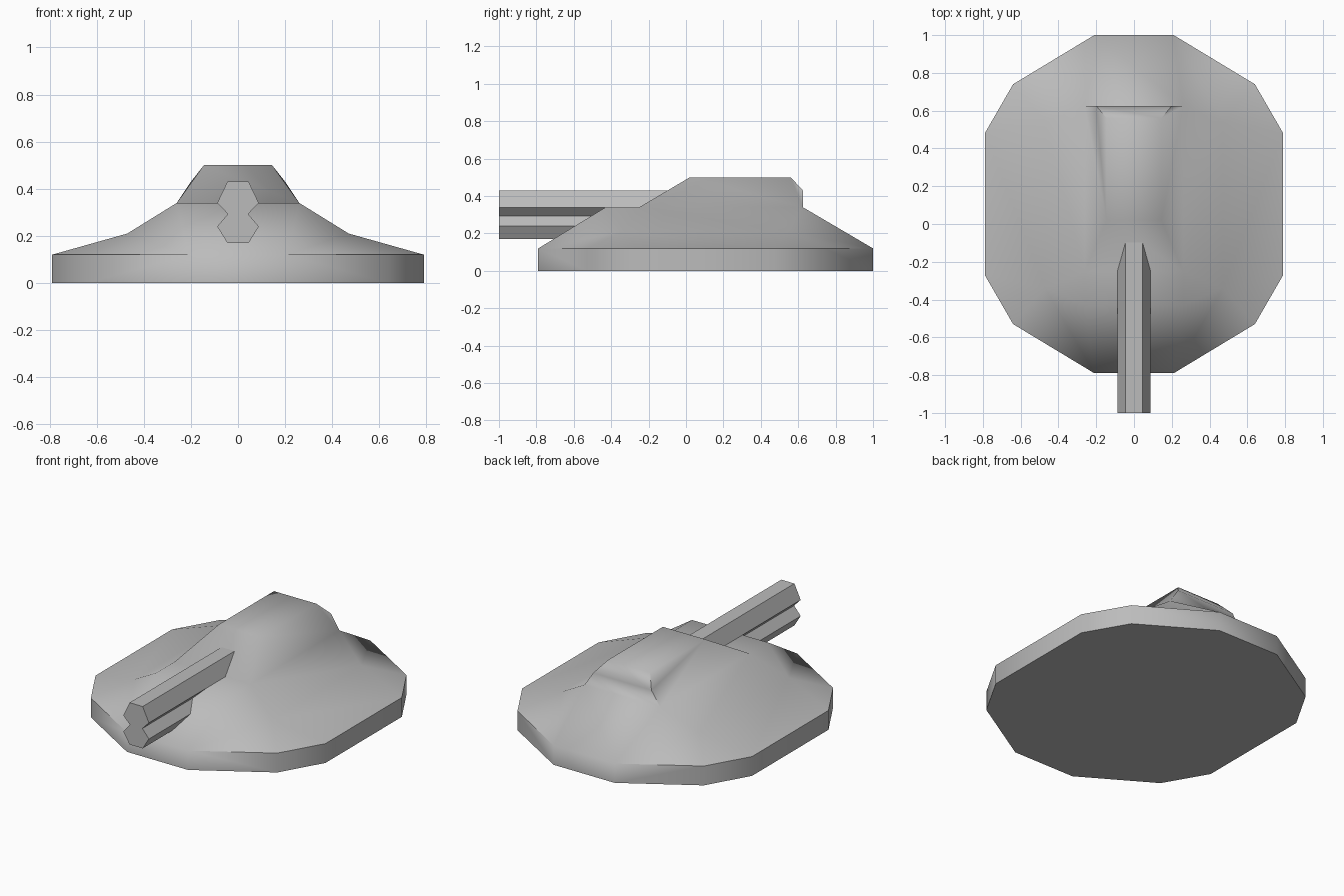
import bpy
import bmesh
from math import radians

cube = bpy.data.objects.get("Cube")
if cube:
    bpy.data.objects.remove(cube, do_unlink=True)

grey = bpy.data.materials.new("plain_grey")
grey.use_nodes = True
colour = (0.5, 0.5, 0.5, 1)
grey.diffuse_color = colour
grey.node_tree.nodes["Principled BSDF"].inputs["Base Color"].default_value = colour


def finish(name, bm, angle):
    bmesh.ops.recalc_face_normals(bm, faces=bm.faces)
    mesh = bpy.data.meshes.new(name)
    bm.to_mesh(mesh)
    bm.free()
    mesh.materials.append(grey)
    mesh.shade_smooth()
    mesh.set_sharp_from_angle(angle=radians(angle))
    obj = bpy.data.objects.new(name, mesh)
    bpy.context.collection.objects.link(obj)


# Turret body: named corners of the left half, mirrored to the right
RIM = 0.12
outline = {
    "front": (0.21, -0.79), "front_corner": (0.64, -0.53),
    "side_front": (0.79, -0.27), "side_back": (0.79, 0.48),
    "back_corner": (0.64, 0.74), "back": (0.21, 1.0),
}
corners = {
    "shelf_front": (0.26, -0.43, 0.34), "shelf_back": (0.26, -0.25, 0.34),
    "roof_front": (0.145, 0.02, 0.5), "roof_back": (0.145, 0.56, 0.5),
    "tail_top": (0.2, 0.625, 0.43), "tail_foot": (0.26, 0.625, 0.34),
    "hip_front": (0.47, -0.34, 0.21), "hip_back": (0.47, 0.54, 0.21),
}
for key, (x, y) in outline.items():
    corners[key] = (x, y, RIM)
    corners[key + "_foot"] = (x, y, 0)

# Faces that occur once on each side
side_faces = [
    "shelf_back roof_front roof_back tail_top tail_foot",
    "shelf_back tail_foot hip_back hip_front",
    "shelf_back hip_front shelf_front",
    "hip_front hip_back side_back side_front",
    "hip_front side_front front_corner",
    "hip_front front_corner front",
    "hip_front front shelf_front",
    "hip_back back_corner side_back",
    "hip_back back back_corner",
    "hip_back tail_foot back",
]
ring = list(outline)
side_faces += [f"{a} {b} {b}_foot {a}_foot" for a, b in zip(ring, ring[1:])]

# Strip of faces that crosses the centre line, from front to back
strip = ("front_foot front shelf_front shelf_back roof_front roof_back "
         "tail_top tail_foot back back_foot").split()

bm = bmesh.new()
left, right = [
    {k: bm.verts.new((s * x, y, z)) for k, (x, y, z) in corners.items()}
    for s in (1, -1)
]
for half in (left, right):
    for names in side_faces:
        bm.faces.new([half[n] for n in names.split()])
for a, b in zip(strip, strip[1:]):
    bm.faces.new((left[a], left[b], right[b], right[a]))
bm.faces.new([left[k + "_foot"] for k in ring]
             + [right[k + "_foot"] for k in reversed(ring)])
finish("turret_body", bm, 60)

# Twin barrel: two stacked hexagons joined at a waist, run into the body
half_section = [(0.045, 0.43), (0.088, 0.34), (0.043, 0.293),
                (0.088, 0.24), (0.045, 0.17)]
section = half_section + [(-x, z) for x, z in reversed(half_section)]
bm = bmesh.new()
muzzle = bm.faces.new([bm.verts.new((x, -1, z)) for x, z in section])
grown = bmesh.ops.extrude_face_region(bm, geom=[muzzle], use_keep_orig=True)
bmesh.ops.translate(bm, vec=(0, 1.05, 0),
                    verts=[v for v in grown["geom"] if isinstance(v, bmesh.types.BMVert)])
finish("twin_barrel", bm, 30)
